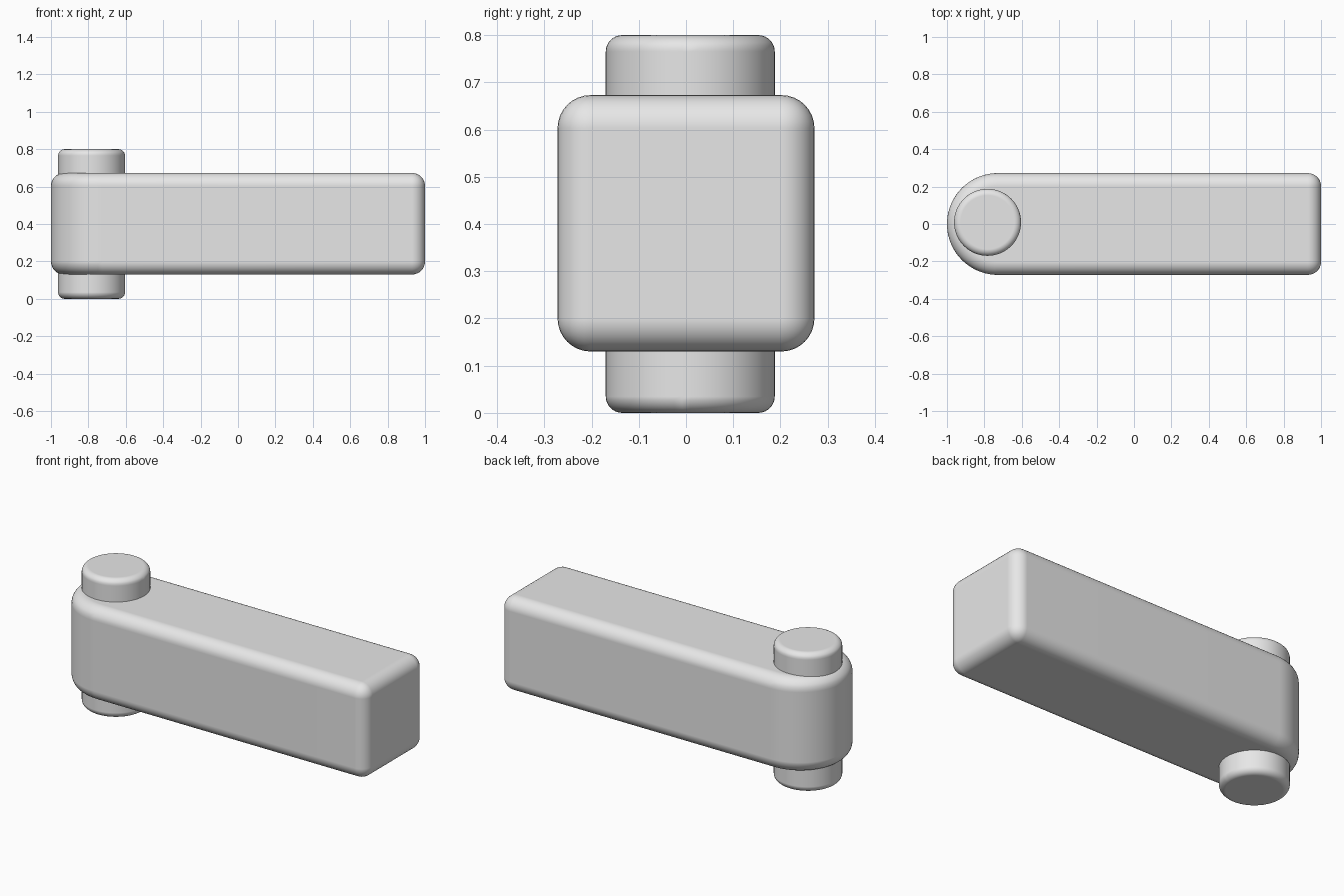
import bpy, bmesh
from math import pi, cos, sin, radians

cube = bpy.data.objects.get("Cube")
if cube:
    bpy.data.objects.remove(cube, do_unlink=True)

grey = bpy.data.materials.new("light_grey")
grey.use_nodes = True
grey.diffuse_color = (0.8, 0.8, 0.8, 1)
grey.node_tree.nodes["Principled BSDF"].inputs["Base Color"].default_value = (0.8, 0.8, 0.8, 1)


def arc(cx, cy, radius, start, end, steps):
    """Points along an arc, both ends included."""
    angles = [start + (end - start) * i / steps for i in range(steps + 1)]
    return [(cx + radius * cos(a), cy + radius * sin(a)) for a in angles]


def rounded_prism(name, outline, bottom, top, fillet):
    """Extrude an outline upwards and round its sharp edges."""
    bm = bmesh.new()
    base = bm.faces.new([bm.verts.new((x, y, bottom)) for x, y in outline])
    solid = bmesh.ops.extrude_face_region(bm, geom=[base])
    raised = [v for v in solid["geom"] if isinstance(v, bmesh.types.BMVert)]
    bmesh.ops.translate(bm, verts=raised, vec=(0, 0, top - bottom))
    bmesh.ops.recalc_face_normals(bm, faces=bm.faces)
    mesh = bpy.data.meshes.new(name)
    bm.to_mesh(mesh)
    bm.free()
    mesh.materials.append(grey)
    mesh.shade_smooth()
    obj = bpy.data.objects.new(name, mesh)
    bpy.context.collection.objects.link(obj)
    bevel = obj.modifiers.new("fillet", "BEVEL")
    bevel.width = fillet
    bevel.segments = 8
    bevel.limit_method = "ANGLE"
    bevel.angle_limit = radians(40)
    bevel.harden_normals = True
    return obj


# Arm: square at one end, half round at the other
half = 0.272
arm_outline = [(1, -half), (1, half)] + arc(half - 1, 0, half, pi / 2, 3 * pi / 2, 40)
rounded_prism("arm", arm_outline, 0.13, 0.673, 0.07)

# Pivot pin through the round end
pin_outline = arc(-0.783, 0.009, 0.179, 0, 2 * pi, 64)[:-1]
rounded_prism("pivot_pin", pin_outline, 0, 0.8, 0.035)
